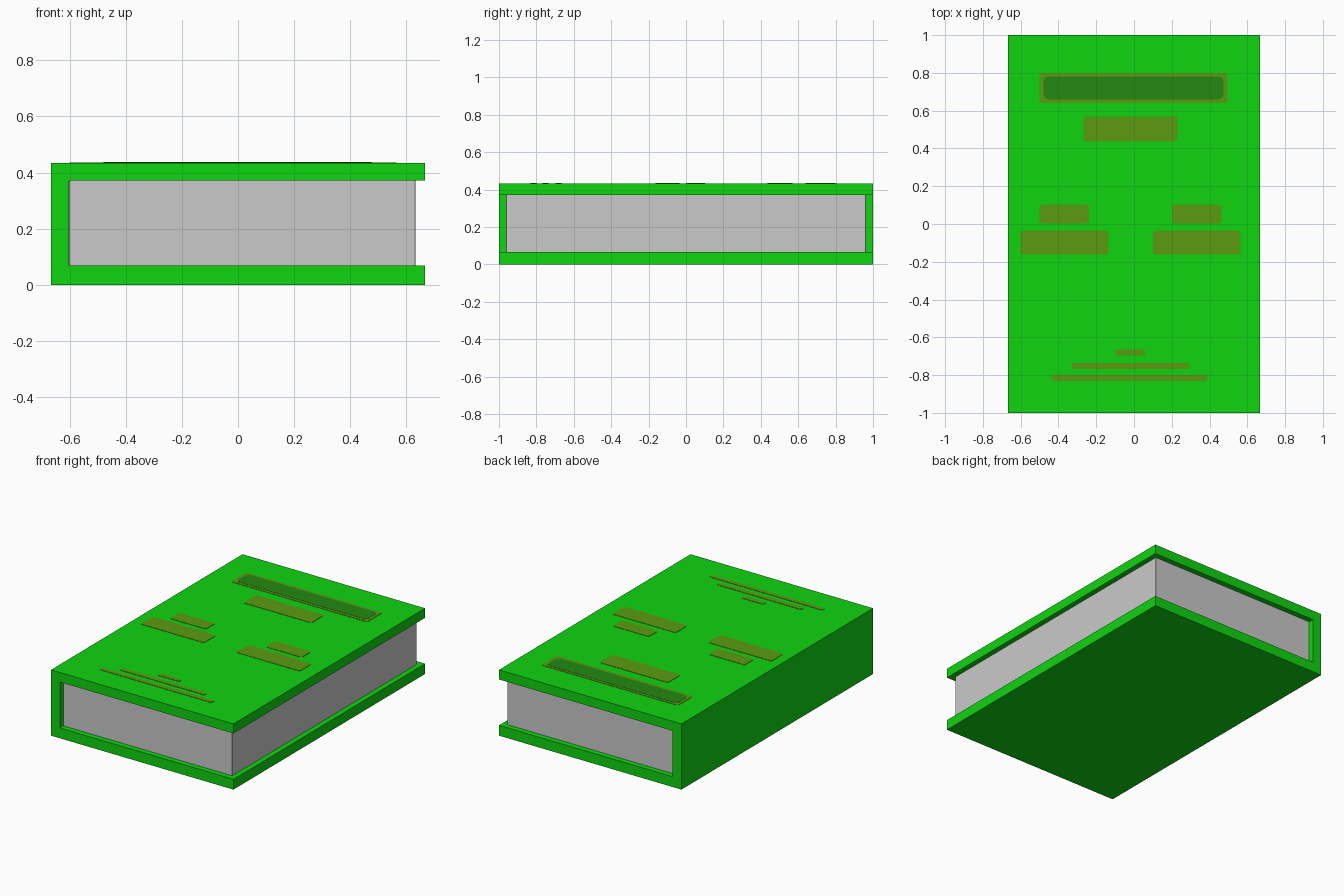
import bpy, bmesh, math
from mathutils import Matrix

if "Cube" in bpy.data.objects:
    bpy.data.objects.remove(bpy.data.objects["Cube"])


def material(name, rgb):
    m = bpy.data.materials.new(name)
    m.diffuse_color = (*rgb, 1)
    m.use_nodes = True
    m.node_tree.nodes["Principled BSDF"].inputs["Base Color"].default_value = m.diffuse_color
    return m


GREEN = material("cover green", (0.005, 0.66, 0.005))
PAPER = material("paper grey", (0.59, 0.59, 0.59))
OLIVE = material("olive print", (0.105, 0.33, 0.006))
DARK = material("dark green print", (0.017, 0.25, 0.006))


def prism(name, outline, height, mat, matrix=Matrix()):
    """Extrude a flat outline upward, then place it with a matrix."""
    bm = bmesh.new()
    face = bm.faces.new([bm.verts.new((x, y, 0)) for x, y in outline])
    new = bmesh.ops.extrude_face_region(bm, geom=[face])["geom"]
    verts = [v for v in new if isinstance(v, bmesh.types.BMVert)]
    bmesh.ops.translate(bm, verts=verts, vec=(0, 0, height))
    bm.transform(matrix)
    bmesh.ops.recalc_face_normals(bm, faces=bm.faces)
    mesh = bpy.data.meshes.new(name)
    bm.to_mesh(mesh)
    bm.free()
    mesh.materials.append(mat)
    ob = bpy.data.objects.new(name, mesh)
    bpy.context.collection.objects.link(ob)
    return ob


def rounded(x0, x1, y0, y1, r, seg):
    """Rectangle outline with rounded or chamfered corners."""
    pts = []
    for i, (cx, cy) in enumerate([(x1 - r, y1 - r), (x0 + r, y1 - r),
                                  (x0 + r, y0 + r), (x1 - r, y0 + r)]):
        for k in range(seg + 1):
            a = math.pi / 2 * (i + k / seg)
            pts.append((cx + r * math.cos(a), cy + r * math.sin(a)))
    return pts


# Cover: C-shaped profile (two boards and spine) extruded along y
TOP = 0.434
profile = [(-0.667, 0), (0.667, 0), (0.667, 0.068), (-0.602, 0.068),
           (-0.602, 0.371), (0.667, 0.371), (0.667, TOP), (-0.667, TOP)]
prism("cover", profile, 2.0, GREEN,
      Matrix.Translation((0, 1, 0)) @ Matrix.Rotation(math.pi / 2, 4, 'X'))

# Page block, set back from the board edges
prism("pages", rounded(-0.602, 0.632, -0.963, 0.963, 0.002, 1), 0.303, PAPER,
      Matrix.Translation((0, 0, 0.068)))

# Printed panels on the front board: x0, x1, y0, y1
panels = {
    "title_panel": (-0.50, 0.495, 0.64, 0.80),
    "subtitle_panel": (-0.267, 0.23, 0.437, 0.57),
    "left_small_panel": (-0.50, -0.237, 0.003, 0.102),
    "right_small_panel": (0.20, 0.463, 0.003, 0.102),
    "left_wide_panel": (-0.60, -0.135, -0.162, -0.035),
    "right_wide_panel": (0.10, 0.565, -0.162, -0.035),
    "short_line": (-0.10, 0.06, -0.697, -0.665),
    "middle_line": (-0.33, 0.292, -0.767, -0.735),
    "long_line": (-0.437, 0.39, -0.831, -0.80),
}
for name, (x0, x1, y0, y1) in panels.items():
    prism(name, rounded(x0, x1, y0, y1, 0.014, 3), 0.002, OLIVE,
          Matrix.Translation((0, 0, TOP)))

# Dark bar over the title panel, with chamfered corners
prism("title_bar", rounded(-0.48, 0.475, 0.66, 0.782, 0.028, 2), 0.003, DARK,
      Matrix.Translation((0, 0, TOP)))
